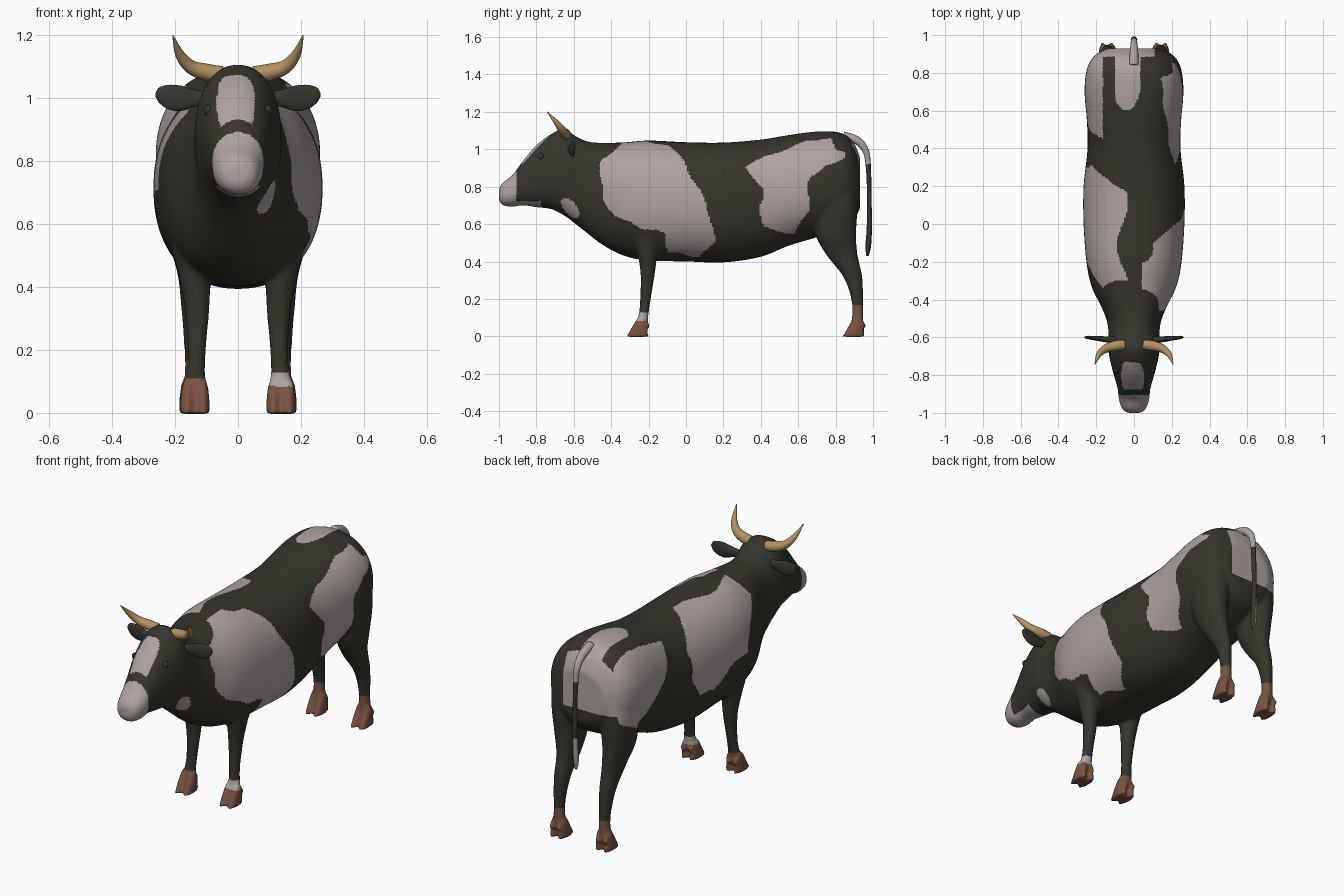
import bpy, bmesh, math
from mathutils import Vector

if "Cube" in bpy.data.objects:
    bpy.data.objects.remove(bpy.data.objects["Cube"])


def material(name, rgb):
    m = bpy.data.materials.new(name)
    m.diffuse_color = (*rgb, 1)
    m.use_nodes = True
    m.node_tree.nodes["Principled BSDF"].inputs["Base Color"].default_value = m.diffuse_color
    return m


DARK = material("dark_coat", (0.036, 0.036, 0.026))
PALE = material("pale_patch", (0.42, 0.37, 0.36))
HOOF = material("brown_hoof", (0.19, 0.085, 0.052))
HORN = material("tan_horn", (0.45, 0.28, 0.12))


def smooth_path(pts, n):
    """Catmull-Rom interpolation of tuples."""
    out = []
    for i in range(len(pts) - 1):
        p0, p1, p2, p3 = (pts[max(i - 1, 0)], pts[i], pts[i + 1],
                          pts[min(i + 2, len(pts) - 1)])
        for k in range(n):
            t = k / n
            out.append([0.5 * (2 * b + (c - a) * t + (2 * a - 5 * b + 4 * c - d) * t * t
                               + (3 * b - a - 3 * c + d) * t ** 3)
                        for a, b, c, d in zip(p0, p1, p2, p3)])
    out.append(list(pts[-1]))
    return out


def loft(bm, pts, frame=None, ref=(0, 1, 0), sides=32, power=2.0, n=5):
    """Skin rings (x, y, z, r1, r2); fixed frame, or one that follows the path."""
    path = smooth_path(pts, n)
    rings = []
    for i, p in enumerate(path):
        c = Vector(p[:3])
        if frame:
            u, v = Vector(frame[0]), Vector(frame[1])
        else:
            t = Vector(path[min(i + 1, len(path) - 1)][:3]) - Vector(path[max(i - 1, 0)][:3])
            u = t.cross(Vector(ref)).normalized()
            v = t.cross(u).normalized()
        ring = []
        for k in range(sides):
            a = 2 * math.pi * k / sides
            ca, sa = math.cos(a), math.sin(a)
            ca = math.copysign(abs(ca) ** (2 / power), ca)
            sa = math.copysign(abs(sa) ** (2 / power), sa)
            ring.append(bm.verts.new(c + u * ca * p[3] + v * sa * p[4]))
        rings.append(ring)
    for a, b in zip(rings, rings[1:]):
        for k in range(sides):
            j = (k + 1) % sides
            bm.faces.new((a[k], a[j], b[j], b[k]))
    bm.faces.new(rings[0])
    bm.faces.new(rings[-1])


def finish(bm, name, mats):
    bmesh.ops.recalc_face_normals(bm, faces=bm.faces)
    me = bpy.data.meshes.new(name)
    bm.to_mesh(me)
    bm.free()
    for m in mats:
        me.materials.append(m)
    for f in me.polygons:
        f.use_smooth = True
    ob = bpy.data.objects.new(name, me)
    bpy.context.collection.objects.link(ob)
    return ob


XZ = ((1, 0, 0), (0, 0, 1))
XY = ((1, 0, 0), (0, 1, 0))
YZ = ((0, 1, 0), (0, 0, 1))

# Head, neck and trunk: y, top, bottom, half width
TRUNK = [(-1.0, .785, .73, .03), (-.982, .82, .702, .06), (-.93, .86, .693, .08),
         (-.87, .94, .70, .087), (-.80, 1.022, .69, .107), (-.72, 1.082, .68, .127),
         (-.65, 1.108, .645, .138), (-.59, 1.07, .60, .135), (-.52, 1.04, .545, .142),
         (-.44, 1.035, .485, .172), (-.33, 1.037, .43, .225), (-.2, 1.047, .405, .252),
         (0, 1.038, .40, .267), (.2, 1.036, .395, .267), (.4, 1.052, .425, .246),
         (.55, 1.076, .485, .25), (.7, 1.095, .53, .262), (.82, 1.09, .58, .25),
         (.89, 1.045, .62, .21), (.93, .96, .68, .14)]
bm = bmesh.new()
loft(bm, [(0, y, (t + b) / 2, w, (t - b) / 2) for y, t, b, w in TRUNK],
     XZ, sides=48, power=2.2)

# Legs with two toes and dew claws: x, y, z, radius x, radius y
FRONT = [(.16, -.19, .72, .06, .10), (.152, -.2, .55, .062, .08), (.14, -.205, .45, .053, .055),
         (.13, -.205, .33, .039, .038), (.131, -.217, .2, .029, .029),
         (.135, -.226, .12, .031, .026), (.137, -.24, .05, .036, .035)]
HIND = [(.145, .80, .88, .09, .12), (.15, .80, .70, .09, .118), (.148, .80, .55, .073, .11),
        (.14, .832, .44, .052, .085), (.14, .887, .33, .04, .054), (.14, .91, .24, .033, .037),
        (.14, .918, .15, .029, .029), (.14, .915, .05, .035, .034)]
for s in (1, -1):
    for leg in (FRONT, HIND):
        loft(bm, [(s * p[0], *p[1:]) for p in leg], XY)
        fx, fy = leg[-1][0], leg[-1][1]
        for d in (-.025, .025):
            x = s * fx + d
            loft(bm, [(x, fy, .10, .014, .022), (x, fy - .008, .05, .021, .042),
                      (x, fy - .02, -.003, .022, .062)], XY, sides=20)
            loft(bm, [(x, fy + .02, .085, .012, .012), (x * 1.03, fy + .045, .05, .009, .009)],
                 XY, sides=10)
cow = finish(bm, "body", [DARK, PALE, HOOF])

# Fuse the parts into one smooth skin
r = cow.modifiers.new("fuse", 'REMESH')
r.mode = 'VOXEL'
r.voxel_size = 0.0095
m = cow.modifiers.new("soften", 'SMOOTH')
m.factor, m.iterations = 0.5, 5
dg = bpy.context.evaluated_depsgraph_get()
me = bpy.data.meshes.new_from_object(cow.evaluated_get(dg))
cow.modifiers.clear()
cow.data = me
me.materials.clear()
for mt in (DARK, PALE, HOOF):
    me.materials.append(mt)

# Coat patches as outlines in the side view (y, z)
R_SHOULDER = [(-.45, .95), (-.35, 1.03), (-.25, 1.06), (-.1, 1.02), (-.01, .93), (.07, .79),
              (.13, .65), (.15, .49), (.07, .43), (-.09, .445), (-.12, .55), (-.17, .58),
              (-.25, .57), (-.38, .65), (-.44, .74), (-.46, .84)]
R_HIP = [(.31, .91), (.55, 1.01), (.77, 1.07), (.81, 1.0), (.865, .975), (.85, .945),
         (.74, .92), (.66, .84), (.65, .65), (.58, .55), (.42, .58), (.39, .69),
         (.42, .78), (.35, .865)]
L_SHOULDER = [(.31, .9), (.24, 1.0), (.1, 1.06), (-.28, 1.06), (-.34, .95), (-.23, .85),
              (-.18, .72), (0, .69), (.13, .62), (.25, .63), (.30, .75)]
L_HIP = [(.45, 1.02), (.6, 1.06), (.95, 1.1), (.95, .85), (.88, .69), (.76, .65),
         (.6, .79), (.48, .9)]


def inside(poly, y, z):
    hit = False
    for (y1, z1), (y2, z2) in zip(poly, poly[1:] + poly[:1]):
        if (z1 > z) != (z2 > z) and y < (y2 - y1) * (z - z1) / (z2 - z1) + y1:
            hit = not hit
    return hit


def coat(x, y, z):
    if z < (.17 if y > .5 else .11) and not (x > 0 and y < 0 and z > .085):
        return 2                                            # hooves
    if x > 0 and y < 0 and .085 < z < .13:
        return 1                                            # white sock
    wy = y + .008 * math.sin(31 * z + 3 * y)                # wavy outline
    wz = z + .008 * math.sin(27 * y)
    if y < -.5:
        muzzle = y < -.905 or (y < -.77 and z < .722)
        blaze = -.875 < y < -.68 and abs((x + .007) / .06) ** 3 + abs((z - .985) / .088) ** 3 < 1
        throat = x > 0 and ((wy + .615) / .045) ** 2 + ((wz - .69 + .6 * (y + .615)) / .045) ** 2 < 1
        return int(muzzle or blaze or throat)
    if y > .6 and z > .9 and -.1 < x < .03 and ((x + .04) / .075) ** 2 + max(0, (.75 - y) / .15) ** 2 < 1:
        return 1                                            # rump stripe
    if y > .885 and z > .75 and -.2 < x < .11:
        return 1                                            # back of the rump
    if x > .04 and inside(R_SHOULDER, wy, wz):
        return 1
    if x > .1 and inside(R_HIP, wy, wz):
        return 1
    if x < -.06 + .03 * math.sin(14 * y) and inside(L_SHOULDER, wy, wz):
        return 1
    return int(x < -.165 and inside(L_HIP, wy, wz))


for f in me.polygons:
    f.use_smooth = True
    f.material_index = coat(*f.center)

for s, side in ((1, "right"), (-1, "left")):
    # Horns
    bm = bmesh.new()
    loft(bm, [(s * .05, -.64, 1.075, .027, .027), (s * .10, -.645, 1.083, .027, .027),
              (s * .15, -.66, 1.10, .022, .022), (s * .185, -.69, 1.14, .015, .015),
              (s * .207, -.742, 1.2, .002, .002)], sides=20)
    finish(bm, side + "_horn", [HORN])
    # Ears
    bm = bmesh.new()
    loft(bm, [(s * .10, -.615, 1.0, .018, .02), (s * .14, -.612, 1.0, .016, .028),
              (s * .18, -.607, 1.0, .014, .04), (s * .22, -.603, 1.004, .011, .039),
              (s * .25, -.6, 1.01, .008, .025), (s * .262, -.6, 1.012, .003, .006)], YZ)
    finish(bm, side + "_ear", [DARK])
    # Eyes
    bm = bmesh.new()
    bmesh.ops.create_uvsphere(bm, u_segments=20, v_segments=12, radius=.018)
    bmesh.ops.translate(bm, verts=bm.verts, vec=(s * .092, -.775, .962))
    finish(bm, side + "_eye", [DARK])

# Tail with a pale root
bm = bmesh.new()
loft(bm, [(0, .84, 1.07, .025, .025), (0, .91, 1.05, .022, .022), (0, .957, 1.0, .018, .018),
          (0, .974, .92, .014, .014), (0, .98, .75, .012, .012), (0, .98, .58, .014, .015),
          (0, .974, .48, .015, .017), (0, .97, .43, .006, .006)], ref=(1, 0, 0), sides=16)
tail = finish(bm, "tail", [DARK, PALE])
for f in tail.data.polygons:
    f.material_index = int(f.center.z > .93 or f.center.z < .6 and f.center.x < 0)
